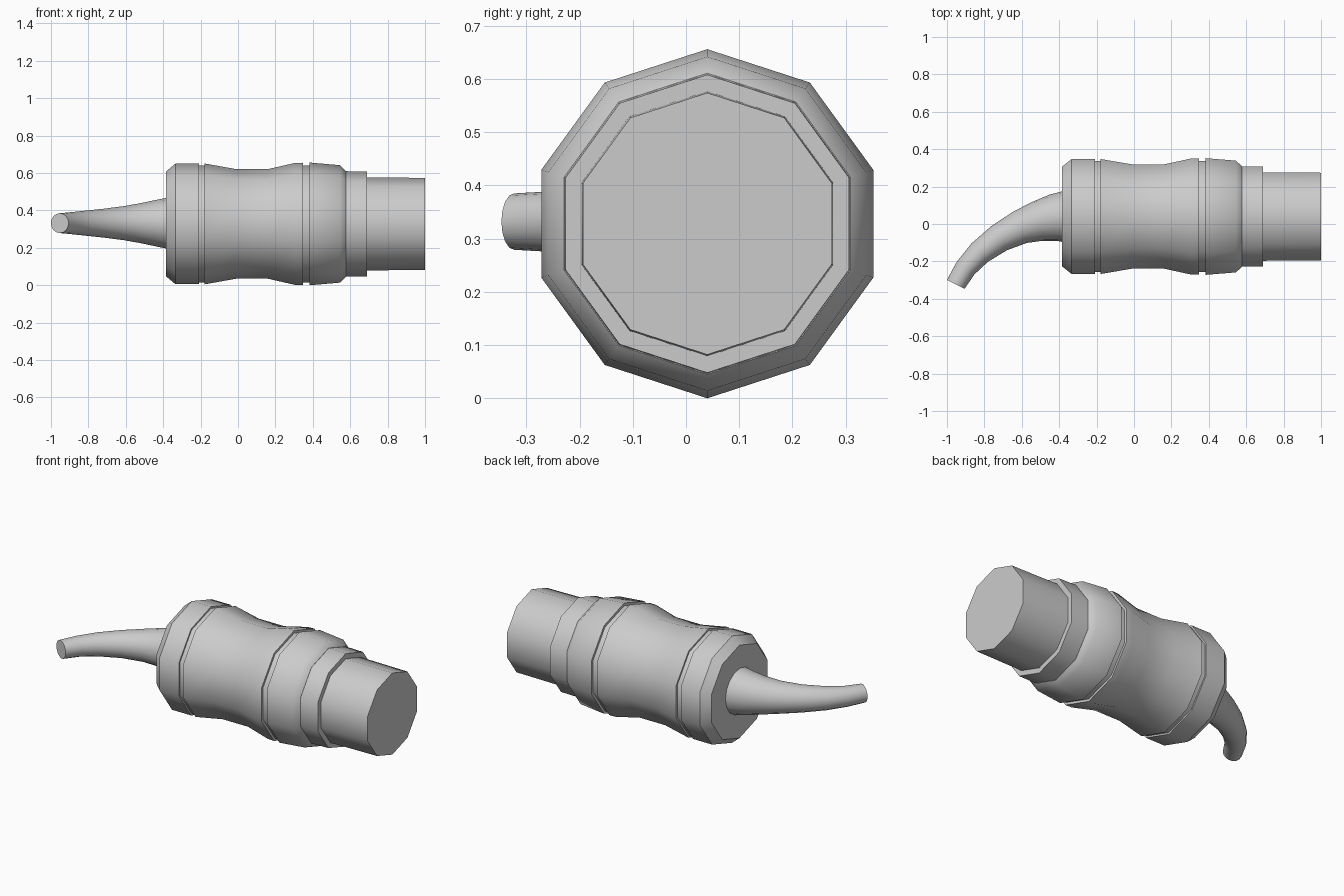
import bpy, bmesh, math
from mathutils import Vector

if "Cube" in bpy.data.objects:
    bpy.data.objects.remove(bpy.data.objects["Cube"])

CY, CZ = 0.04, 0.328


def tube(name, stations, sides):
    """Capped tube through (centre, direction, radius) rings lying in the xy plane."""
    bm = bmesh.new()
    rings = []
    for c, d, r in stations:
        side = Vector((-d.y, d.x, 0)).normalized()
        ring = []
        for i in range(sides):
            a = 2 * math.pi * i / sides
            ring.append(bm.verts.new(c + r * (math.cos(a) * Vector((0, 0, 1)) + math.sin(a) * side)))
        rings.append(ring)
    for a, b in zip(rings, rings[1:]):
        for i in range(sides):
            j = (i + 1) % sides
            bm.faces.new((a[i], a[j], b[j], b[i]))
    bm.faces.new(rings[0])
    bm.faces.new(rings[-1])
    bmesh.ops.recalc_face_normals(bm, faces=bm.faces[:])
    me = bpy.data.meshes.new(name)
    bm.to_mesh(me)
    bm.free()
    ob = bpy.data.objects.new(name, me)
    bpy.context.collection.objects.link(ob)
    bpy.ops.object.select_all(action='DESELECT')
    ob.select_set(True)
    bpy.context.view_layer.objects.active = ob
    bpy.ops.object.shade_smooth_by_angle(angle=math.radians(38))
    return ob


def lathe(name, profile):
    axis = Vector((1, 0, 0))
    return tube(name, [(Vector((x, CY, CZ)), axis, r) for x, r in profile], 10)


# Waisted grip with chamfered ends and two grooves
lathe("grip_body", [
    (-0.385, 0.28), (-0.335, 0.322), (-0.208, 0.322), (-0.208, 0.312),
    (-0.178, 0.312), (-0.178, 0.323), (-0.01, 0.293), (0.16, 0.293),
    (0.305, 0.326), (0.347, 0.327), (0.347, 0.312), (0.383, 0.312),
    (0.383, 0.328), (0.545, 0.314), (0.577, 0.283)])

# Stepped collar and plug end
lathe("collar", [(0.56, 0.282), (0.69, 0.28)])
lathe("plug_end", [(0.67, 0.249), (1.0, 0.246)])

# Tapered curved cable leaving the back of the grip
path = [(-0.37, 0.04, 0.138), (-0.43, 0.033, 0.126), (-0.52, 0.013, 0.107),
        (-0.61, -0.018, 0.091), (-0.72, -0.075, 0.077), (-0.825, -0.153, 0.066),
        (-0.9, -0.235, 0.058), (-0.953, -0.323, 0.053)]
pts = [Vector((x, y, 0.332)) for x, y, r in path]
dirs = [(pts[min(i + 1, len(pts) - 1)] - pts[max(i - 1, 0)]).normalized() for i in range(len(pts))]
dirs[0] = Vector((-1, 0, 0))
dirs[-1] = Vector((-0.45, -0.89, 0))
tube("cable", [(p, d, q[2]) for p, d, q in zip(pts, dirs, path)], 16)
